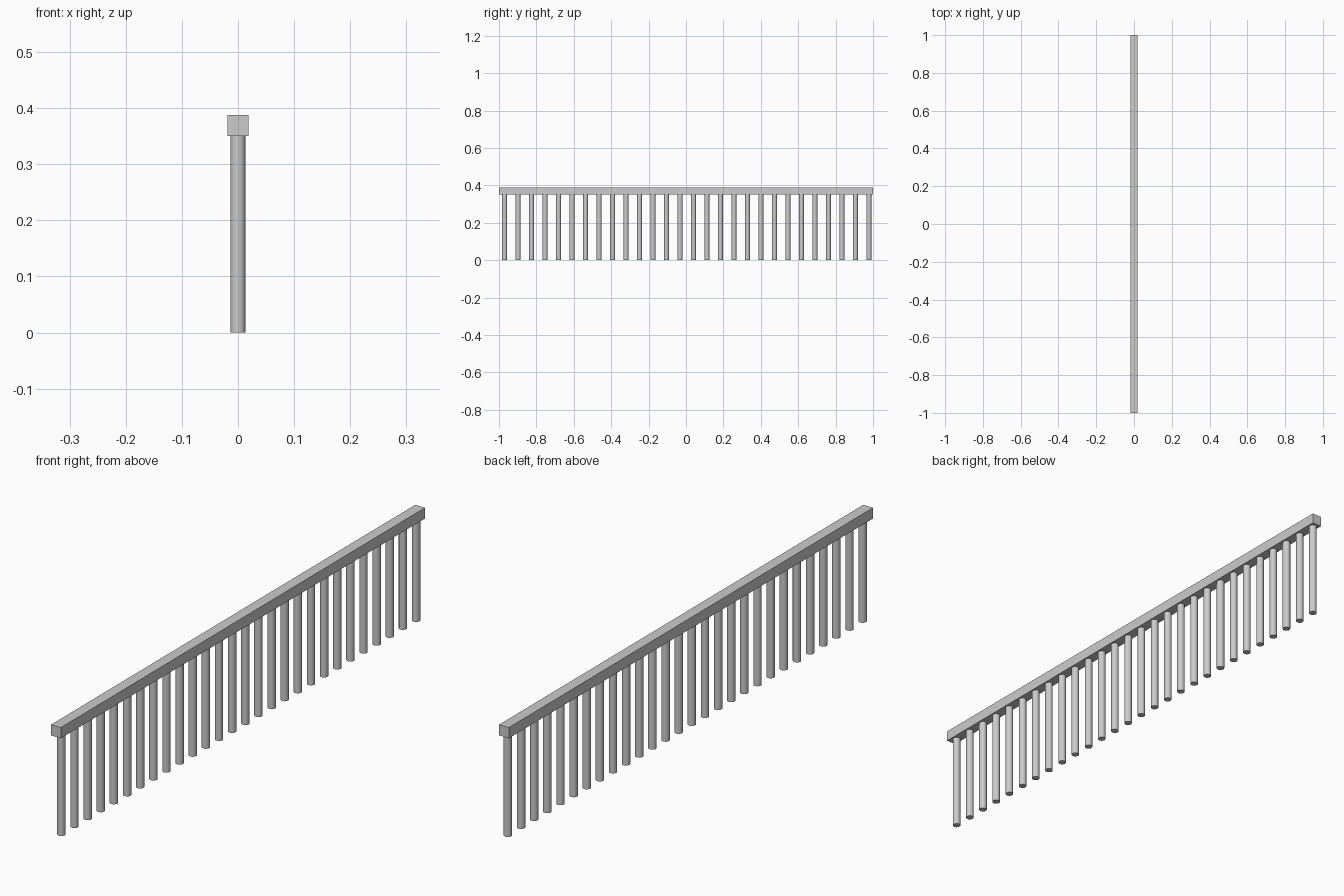
import bpy
import math

cube = bpy.data.objects.get("Cube")
if cube:
    bpy.data.objects.remove(cube, do_unlink=True)

# Sizes
RAIL_W = 0.0375
POST_TOP = 0.35
POST_R = 0.0133
POSTS = 28
FIRST_Y, LAST_Y = -0.97, 0.978

# Single grey finish
grey = bpy.data.materials.new("light_grey")
grey.use_nodes = True
colour = (0.6, 0.6, 0.6, 1)
grey.diffuse_color = colour
grey.node_tree.nodes["Principled BSDF"].inputs["Base Color"].default_value = colour

# Square handrail
bpy.ops.mesh.primitive_cube_add(size=1, location=(0, 0, POST_TOP + RAIL_W / 2))
rail = bpy.context.object
rail.name = "handrail"
rail.scale = (RAIL_W, 2, RAIL_W)
bpy.ops.object.transform_apply(location=False, rotation=False, scale=True)
rail.data.materials.append(grey)

# Round baluster, repeated along the rail
bpy.ops.mesh.primitive_cylinder_add(vertices=24, radius=POST_R, depth=POST_TOP,
                                    location=(0, FIRST_Y, POST_TOP / 2))
post = bpy.context.object
post.name = "balusters"
post.data.materials.append(grey)
bpy.ops.object.shade_smooth_by_angle(angle=math.radians(30))
row = post.modifiers.new("row", "ARRAY")
row.count = POSTS
row.use_relative_offset = False
row.use_constant_offset = True
row.constant_offset_displace = (0, (LAST_Y - FIRST_Y) / (POSTS - 1), 0)
